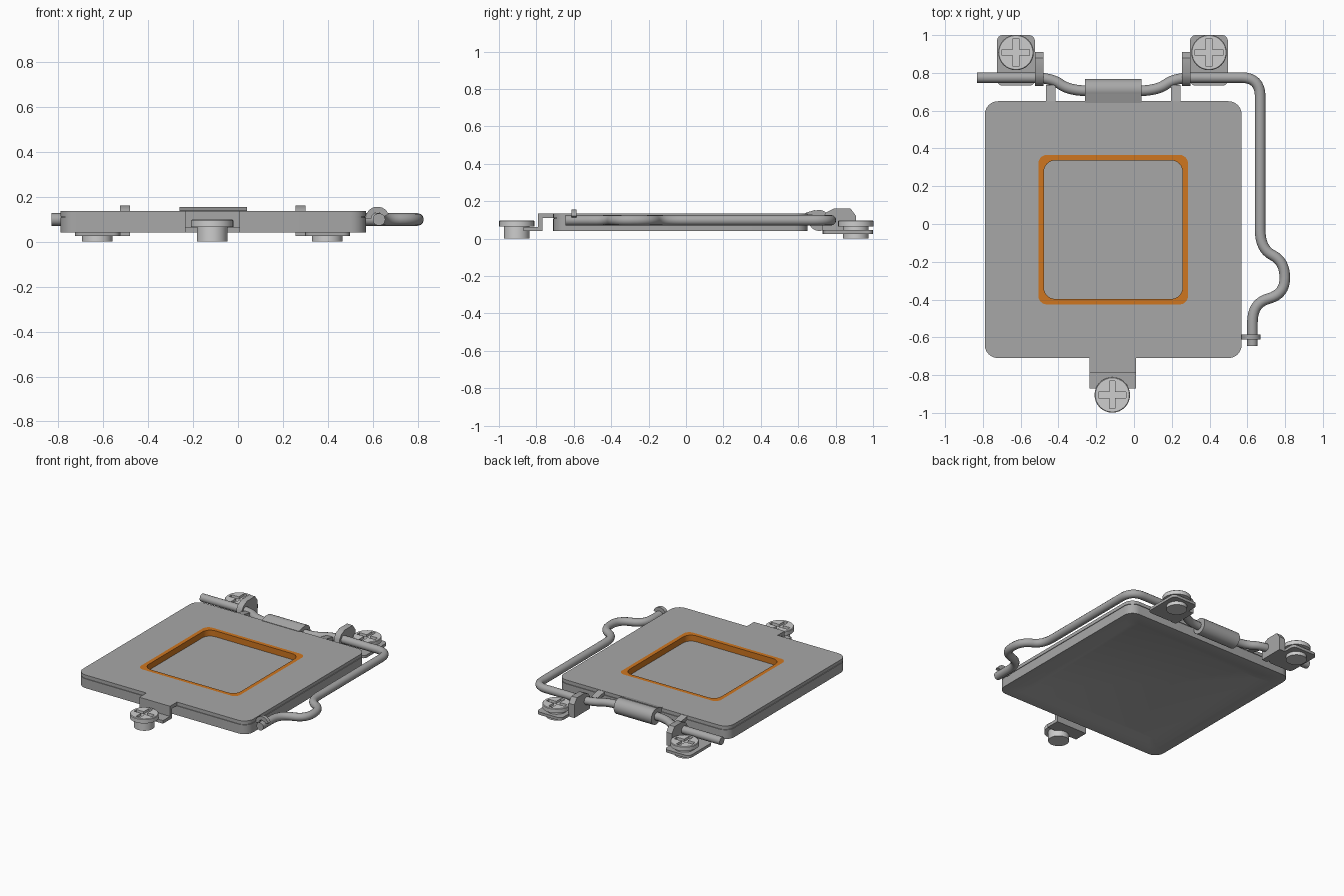
import bpy, bmesh, math
from mathutils import Vector

if "Cube" in bpy.data.objects:
    bpy.data.objects.remove(bpy.data.objects["Cube"], do_unlink=True)


def material(name, rgb):
    m = bpy.data.materials.new(name)
    m.use_nodes = True
    m.diffuse_color = (*rgb, 1)
    m.node_tree.nodes["Principled BSDF"].inputs["Base Color"].default_value = (*rgb, 1)
    return m


STEEL = material("grey steel", (0.39, 0.39, 0.39))
SCREW = material("pale screw metal", (0.61, 0.61, 0.61))
ORANGE = material("orange gasket", (0.62, 0.18, 0.014))


def finish(name, bm, *mats):
    bmesh.ops.recalc_face_normals(bm, faces=bm.faces)
    mesh = bpy.data.meshes.new(name)
    bm.to_mesh(mesh)
    bm.free()
    ob = bpy.data.objects.new(name, mesh)
    bpy.context.collection.objects.link(ob)
    for m in mats:
        mesh.materials.append(m)
    smooth(ob)
    return ob


def select(ob):
    bpy.ops.object.select_all(action="DESELECT")
    ob.select_set(True)
    bpy.context.view_layer.objects.active = ob


def smooth(ob):
    select(ob)
    bpy.ops.object.shade_smooth_by_angle(angle=math.radians(35))


def rounded(cx, cy, hx, hy, r, seg=6):
    """Outline of a rectangle with rounded corners."""
    pts = []
    for k, (sx, sy) in enumerate(((1, 1), (-1, 1), (-1, -1), (1, -1))):
        for i in range(seg + 1):
            a = math.pi / 2 * (k + i / seg)
            pts.append((cx + sx * (hx - r) + r * math.cos(a),
                        cy + sy * (hy - r) + r * math.sin(a)))
    return pts


def loft(bm, rings):
    """Skin stacked loops of points and cap both ends; returns bands of faces."""
    loops = [[bm.verts.new(p) for p in ring] for ring in rings]
    bands = []
    for a, b in zip(loops, loops[1:]):
        n = len(a)
        bands.append([bm.faces.new((a[i], a[(i + 1) % n], b[(i + 1) % n], b[i]))
                      for i in range(n)])
    bm.faces.new(loops[0])
    bm.faces.new(loops[-1])
    return bands


def prism(name, pts, lo, hi, axis, mat=STEEL):
    """Extrude a 2D outline along x (outline y,z), y (outline x,z) or z (outline x,y)."""
    place = {"x": lambda p, t: (t, p[0], p[1]),
             "y": lambda p, t: (p[0], t, p[1]),
             "z": lambda p, t: (p[0], p[1], t)}[axis]
    bm = bmesh.new()
    loft(bm, [[place(p, t) for p in pts] for t in (lo, hi)])
    return finish(name, bm, mat)


def circle(cx, cy, r, seg=32):
    return [(cx + r * math.cos(math.tau * i / seg), cy + r * math.sin(math.tau * i / seg))
            for i in range(seg)]


# Square plate: underside recess, seam groove, gasket rim and top pocket in one loft
CX, CY = -0.11, -0.03
sections = [  # half size, corner radius, height
    (0.54, 0.04, 0.065), (0.60, 0.05, 0.04), (0.68, 0.07, 0.04),
    (0.68, 0.07, 0.107), (0.675, 0.065, 0.107), (0.675, 0.065, 0.111),
    (0.68, 0.07, 0.111), (0.68, 0.07, 0.135), (0.396, 0.045, 0.135),
    (0.367, 0.06, 0.135), (0.367, 0.06, 0.092)]
bm = bmesh.new()
bands = loft(bm, [[(x, y, z) for x, y in rounded(CX, CY, h, h, r)] for h, r, z in sections])
for band in bands[-2:]:
    for f in band:
        f.material_index = 1
finish("plate", bm, STEEL, ORANGE)

# Stepped front tab
prism("front_tab", [(-0.70, 0.135), (-0.79, 0.135), (-0.79, 0.062), (-0.87, 0.062),
                    (-0.87, 0.04), (-0.768, 0.04), (-0.768, 0.11), (-0.70, 0.11)],
      -0.235, 0.01, "x")


# Screws with a cross slot cut into the head
def screw(name, x, y):
    bm = bmesh.new()
    loft(bm, [[(px, py, z) for px, py in circle(x, y, r)]
              for r, z in ((0.068, 0), (0.068, 0.065), (0.094, 0.065),
                           (0.094, 0.093), (0.09, 0.097))])
    head = finish(name, bm, SCREW)
    w, l = 0.015, 0.073
    quarter = [(l, -w), (l, w), (w, w)]
    cross = []
    for k in range(4):
        c, s = round(math.cos(k * math.pi / 2)), round(math.sin(k * math.pi / 2))
        cross += [(x + c * a - s * b, y + s * a + c * b) for a, b in quarter]
    cutter = prism("slot_cutter", cross, 0.08, 0.12, "z", SCREW)
    cutter.hide_render = True
    mod = head.modifiers.new("slot", "BOOLEAN")
    mod.operation, mod.object, mod.solver = "DIFFERENCE", cutter, "EXACT"
    select(head)
    bpy.ops.object.modifier_apply(modifier=mod.name)
    bpy.data.objects.remove(cutter, do_unlink=True)
    smooth(head)


screw("front_screw", -0.115, -0.905)

# Rear hinge brackets: base, upright lug and screw
lug = [(0.73, 0.025), (0.91, 0.025), (0.91, 0.12), (0.88, 0.16),
       (0.79, 0.16), (0.75, 0.14), (0.73, 0.11)]
for side, x0, lug_x in (("right", -0.725, -0.525), ("left", 0.297, 0.255)):
    prism(side + "_bracket_base", rounded(x0 + 0.1, 0.866, 0.1, 0.134, 0.03),
          0.025, 0.045, "z")
    prism(side + "_bracket_lug", lug, lug_x, lug_x + 0.045, "x")
    screw(side + "_rear_screw", x0 + 0.1, 0.908)

# Small rear tabs on the plate edge
for side, x in (("right", -0.44), ("left", 0.22)):
    prism(side + "_rear_tab", [(0.64, 0.135), (0.735, 0.115), (0.735, 0.09), (0.64, 0.11)],
          x - 0.025, x + 0.025, "x")

# Curled sleeve holding the lever, with its flat root
prism("hinge_sleeve", circle(0.712, 0.097, 0.056), -0.26, 0.04, "x")
prism("sleeve_root", [(0.64, 0.11), (0.64, 0.138), (0.69, 0.153), (0.70, 0.11)],
      -0.26, 0.04, "x")


# Bent wire lever
def fillet(points, radius, steps=8):
    pts = [Vector(p) for p in points]
    path = [pts[0]]
    for a, b, c in zip(pts, pts[1:], pts[2:]):
        p = b + (a - b).normalized() * min(radius, (a - b).length * 0.48)
        q = b + (c - b).normalized() * min(radius, (c - b).length * 0.48)
        for i in range(steps + 1):
            t = i / steps
            path.append(p * (1 - t) ** 2 + b * 2 * t * (1 - t) + q * t * t)
    return path + [pts[-1]]


path = fillet([(-0.83, 0.775), (-0.44, 0.775), (-0.34, 0.705), (0.12, 0.705),
               (0.22, 0.775), (0.668, 0.775), (0.668, -0.13), (0.798, -0.2),
               (0.798, -0.37), (0.627, -0.42), (0.627, -0.645)], 0.1)
curve = bpy.data.curves.new("lever", "CURVE")
curve.dimensions = "3D"
curve.bevel_depth = 0.028
curve.bevel_resolution = 4
curve.use_fill_caps = True
spline = curve.splines.new("POLY")
spline.points.add(len(path) - 1)
for pt, p in zip(spline.points, path):
    pt.co = (p.x, p.y, 0.098, 1)
curve.materials.append(STEEL)
lever = bpy.data.objects.new("lever", curve)
bpy.context.collection.objects.link(lever)
select(lever)
bpy.ops.object.convert(target="MESH")
smooth(bpy.context.object)

# Latch hook curling over the lever tip
angles = [math.radians(180 - 16 * i) for i in range(11)]
arc = lambda r, seq: [(0.62 + r * math.cos(a), 0.102 + r * math.sin(a)) for a in seq]
prism("latch_hook", arc(0.053, angles) + arc(0.027, reversed(angles)), -0.611, -0.585, "y")
